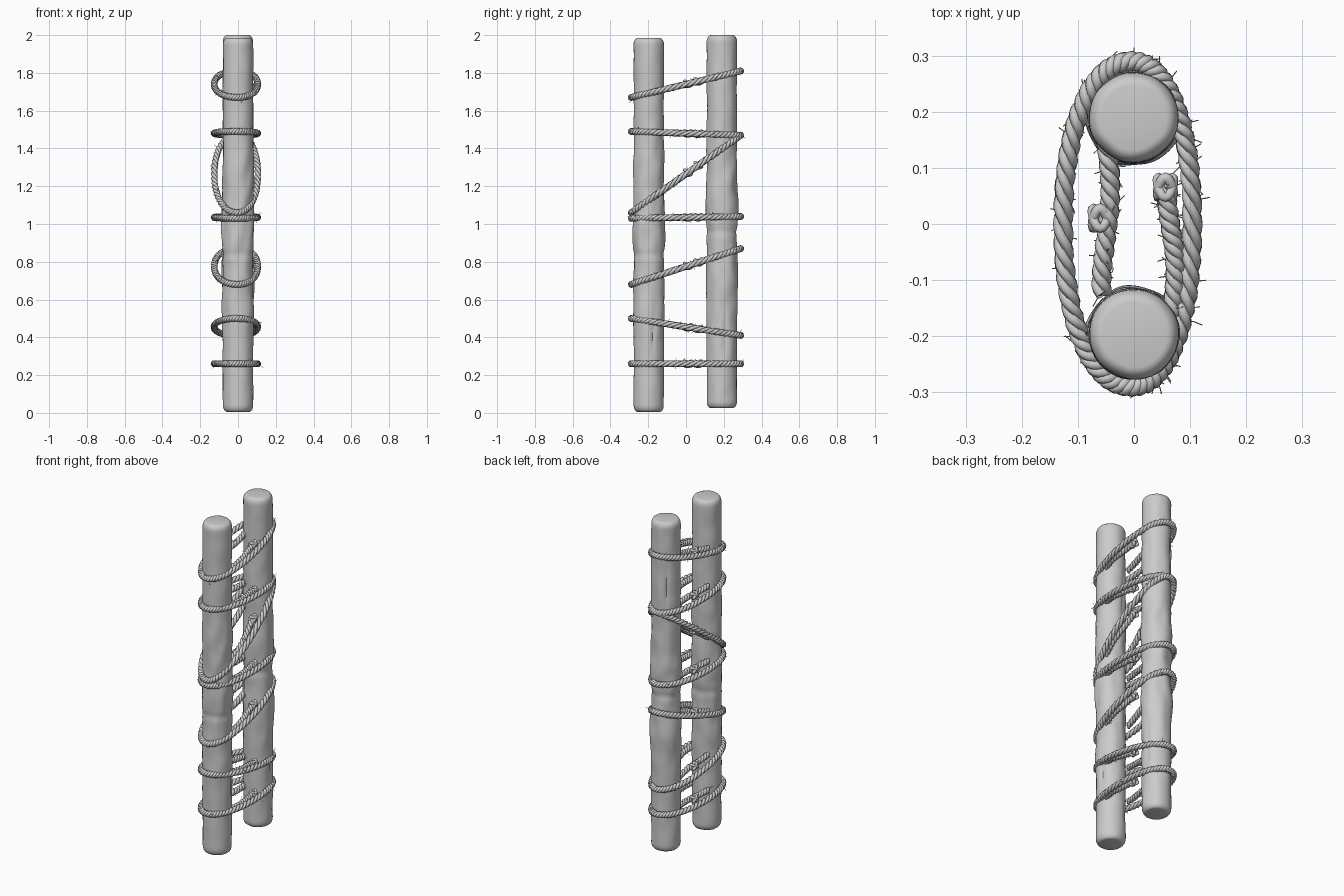
import bpy, bmesh, math, random
from mathutils import Vector, noise

random.seed(4)
if "Cube" in bpy.data.objects:
    bpy.data.objects.remove(bpy.data.objects["Cube"])

grey = bpy.data.materials.new("plain grey")
grey.use_nodes = True
grey.diffuse_color = (0.6, 0.6, 0.6, 1)
grey.node_tree.nodes["Principled BSDF"].inputs["Base Color"].default_value = (0.6, 0.6, 0.6, 1)


def add_object(name, mesh):
    mesh.materials.clear()
    mesh.materials.append(grey)
    obj = bpy.data.objects.new(name, mesh)
    bpy.context.collection.objects.link(obj)
    mesh.shade_smooth()
    return obj


def bump(value, centre, width):
    return math.exp(-((value - centre) / width) ** 2)


def make_post(name, y, bottom, top, swells, cracks, steps=150, sides=48):
    """Worn log: rounded ends, swellings, uneven bark and carved cracks."""
    bm = bmesh.new()
    rings = []
    edge = 0.035
    ends = [edge * (1 - math.cos(math.pi / 2 * i / 5)) for i in range(6)]
    middle = [edge + (top - bottom - 2 * edge) * i / steps for i in range(1, steps)]
    heights = ends + middle + [top - bottom - e for e in reversed(ends)]
    for h in heights:
        z = bottom + h
        from_end = min(h, top - bottom - h, edge)
        base = 0.08 - 0.022 * (1 - math.sqrt(1 - (1 - from_end / edge) ** 2))
        rough = 0.003 + 0.005 * bump(z, 0.95, 0.45)
        ring = []
        for i in range(sides):
            a = math.tau * i / sides
            d = Vector((math.cos(a), math.sin(a), 0))
            r = base + sum(s * bump(z, c, w) for c, w, s in swells)
            r += rough * noise.noise(Vector((d.x * 1.5, d.y * 1.5 + y * 9, z * 9)))
            for angle, c, length in cracks:
                turn = (a - angle + math.pi) % math.tau - math.pi
                r -= 0.008 * bump(turn, 0.3 * (z - c), 0.1) * bump(z, c, length)
            ring.append(bm.verts.new(d * r + Vector((0, y, z))))
        rings.append(ring)
    for low, high in zip(rings, rings[1:]):
        for i in range(sides):
            j = (i + 1) % sides
            bm.faces.new((low[i], low[j], high[j], high[i]))
    bm.faces.new(rings[0][::-1])
    bm.faces.new(rings[-1])
    mesh = bpy.data.meshes.new(name)
    bm.to_mesh(mesh)
    bm.free()
    obj = add_object(name, mesh)
    mesh.set_sharp_from_angle(angle=math.radians(40))
    return obj


def make_tubes(name, paths, radius, closed):
    """Thin round tubes along point lists, stored as one mesh."""
    curve = bpy.data.curves.new(name, "CURVE")
    curve.dimensions = "3D"
    curve.bevel_depth = radius
    curve.bevel_resolution = 1
    curve.use_fill_caps = True
    for path in paths:
        spline = curve.splines.new("POLY")
        spline.points.add(len(path) - 1)
        for point, p in zip(spline.points, path):
            point.co = (*p, 1)
        spline.use_cyclic_u = closed
    helper = bpy.data.objects.new(name + " helper", curve)
    mesh = bpy.data.meshes.new_from_object(helper)
    bpy.data.objects.remove(helper)
    bpy.data.curves.remove(curve)
    return add_object(name, mesh)


def make_rope(name, path, count, turns, closed):
    """Three strands twisted round a path function of 0 to 1."""
    strands = [[], [], []]
    for i in range(count):
        t = i / count
        p = path(t)
        along = (path(t + 0.002) - path(t - 0.002)).normalized()
        side = along.cross(Vector((0, 0, 1))).normalized()
        up = side.cross(along)
        for k, strand in enumerate(strands):
            a = math.tau * (turns * t + k / 3)
            strand.append(p + 0.009 * (side * math.cos(a) + up * math.sin(a)))
    return make_tubes(name, strands, 0.0095, closed)


def make_fibres(name, path, count):
    """Loose hairs that stand off a rope."""
    hairs = []
    for _ in range(count):
        p = path(random.random())
        out = Vector([random.uniform(-1, 1) for _ in range(3)]).normalized()
        bend = Vector([random.uniform(-0.008, 0.008) for _ in range(3)])
        hairs.append([p + out * 0.01, p + out * 0.02, p + out * 0.029 + bend])
    make_tubes(name, hairs, 0.001, False)


# The two upright posts
make_post("front_post", -0.197, 0.005, 1.985,
          [(0.95, 0.12, 0.005), (0.55, 0.15, 0.003), (1.3, 0.1, 0.003), (0.84, 0.02, -0.004)],
          [(0.3, 0.42, 0.09), (3.6, 1.0, 0.07), (1.9, 1.55, 0.12)])
make_post("back_post", 0.19, 0.025, 2.0,
          [(1.11, 0.08, 0.007), (0.68, 0.12, 0.006), (0.96, 0.02, -0.004)],
          [(0.2, 0.43, 0.1), (2.2, 1.6, 0.14), (3.9, 0.8, 0.1)])

# Rope lashings: front height and back height of each loop
lashings = [(1.67, 1.81), (1.49, 1.47), (1.06, 1.47), (1.03, 1.04),
            (0.68, 0.87), (0.5, 0.41), (0.26, 0.26)]

for n, (front, back) in enumerate(lashings, 1):
    def height(y):
        return front + (back - front) * (y + 0.29) / 0.58

    def loop(t):
        a = math.tau * t
        c, s = math.cos(a), math.sin(a)
        x = math.copysign(abs(c) ** 0.93, c) * (0.122 if c < 0 else 0.108) - 0.004
        y = 0.29 * math.copysign(abs(s) ** 0.93, s)
        return Vector((x, y, height(y)))

    make_rope(f"rope_loop_{n}", loop, 220, 20, True)
    make_fibres(f"rope_loop_fibres_{n}", loop, 26)

    # Inner tails between the posts, each ending in a knot
    for label, x, start, end in (("left", 0.066, -0.16, 0.08), ("right", -0.05, 0.15, -0.13)):
        def tail(t):
            y = start + (end - start) * t
            return Vector((x + 0.008 * math.sin(5 * t), y, height(y)))

        make_rope(f"{label}_tail_{n}", tail, 40, 4, False)
        make_fibres(f"{label}_tail_fibres_{n}", tail, 8)
        knot_y = 0.065 if label == "left" else 0.01
        centre = Vector((x - 0.01, knot_y, height(knot_y)))

        def knot(t):
            a = math.tau * t
            return centre + Vector((0.014 * math.sin(2 * a), 0.018 * math.cos(3 * a),
                                    0.014 * math.cos(2 * a)))

        make_tubes(f"{label}_knot_{n}", [[knot(i / 40) for i in range(40)]], 0.009, True)
